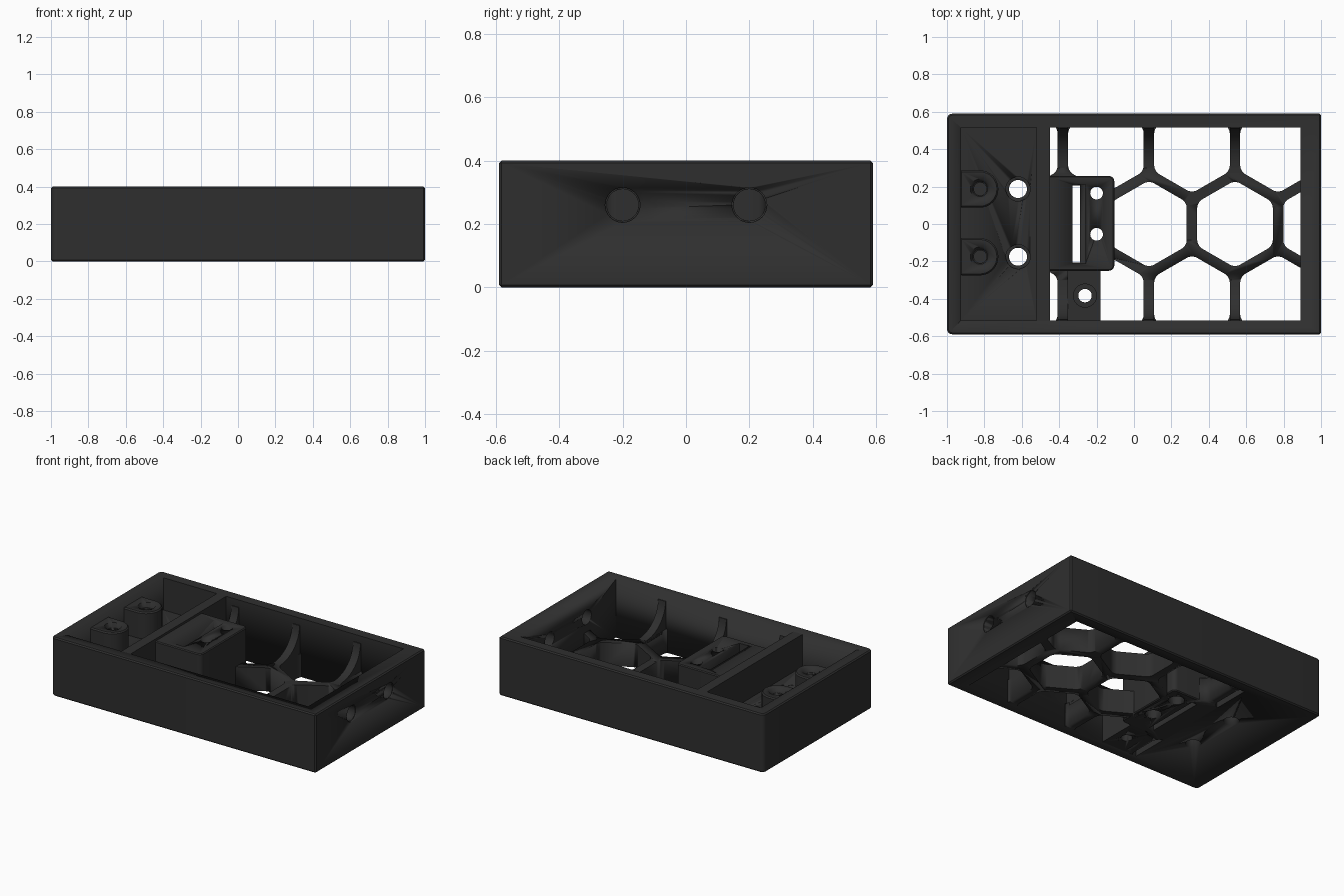
import bpy, bmesh, math
from mathutils import Matrix

if "Cube" in bpy.data.objects:
    bpy.data.objects.remove(bpy.data.objects["Cube"])

mat = bpy.data.materials.new("matte_black")
mat.diffuse_color = (0.028, 0.028, 0.028, 1)
mat.use_nodes = True
mat.node_tree.nodes["Principled BSDF"].inputs["Base Color"].default_value = mat.diffuse_color


def finish(name, bm):
    bmesh.ops.recalc_face_normals(bm, faces=bm.faces)
    me = bpy.data.meshes.new(name)
    bm.to_mesh(me)
    bm.free()
    me.materials.append(mat)
    ob = bpy.data.objects.new(name, me)
    bpy.context.collection.objects.link(ob)
    return ob


def prism(name, pts, z0, z1, round_r=0, pick=lambda v: True, edge=0):
    """Extrude an xy outline, rounding picked upright edges, then all sharp edges."""
    bm = bmesh.new()
    f = bm.faces.new([bm.verts.new((x, y, z0)) for x, y in pts])
    ext = bmesh.ops.extrude_face_region(bm, geom=[f])["geom"]
    for v in ext:
        if isinstance(v, bmesh.types.BMVert):
            v.co.z = z1
    if round_r:
        es = [e for e in bm.edges
              if abs(e.verts[0].co.z - e.verts[1].co.z) > 1e-5 and pick(e.verts[0].co)]
        bmesh.ops.bevel(bm, geom=es, offset=round_r, segments=5, profile=0.5, affect='EDGES')
    if edge:
        bmesh.ops.recalc_face_normals(bm, faces=bm.faces)
        es = [e for e in bm.edges if e.calc_face_angle(0) > 0.6]
        bmesh.ops.bevel(bm, geom=es, offset=edge, segments=1, affect='EDGES')
    return finish(name, bm)


def box(name, x0, x1, y0, y1, z0, z1, **kw):
    return prism(name, [(x0, y0), (x1, y0), (x1, y1), (x0, y1)], z0, z1, **kw)


def cylinder(name, x, y, z0, z1, r0, r1=None):
    bm = bmesh.new()
    bmesh.ops.create_cone(bm, cap_ends=True, segments=32, radius1=r0,
                          radius2=r0 if r1 is None else r1, depth=z1 - z0,
                          matrix=Matrix.Translation((x, y, (z0 + z1) / 2)))
    return finish(name, bm)


def cut(target, cutters):
    for c in cutters:
        c.hide_render = True
        c.hide_viewport = True
        m = target.modifiers.new("cut", 'BOOLEAN')
        m.operation, m.solver, m.object = 'DIFFERENCE', 'EXACT', c


IN_Y, FLOOR, POCKET = 0.515, 0.16, 0.18

# Outer frame with a shallow left pocket and an open right window
frame = box("frame", -1, 1, -0.59, 0.59, 0, 0.4, round_r=0.03,
            pick=lambda v: v.x < 0, edge=0.008)
cuts = [box("pocket_cutter", -0.925, -0.52, -IN_Y, IN_Y, POCKET, 0.5),
        box("window_cutter", -0.45, 0.89, -IN_Y, IN_Y, -0.1, 0.5)]
for y in (-0.175, 0.187):
    cuts.append(cylinder("screw_cutter", -0.62, y, -0.1, 0.3, 0.048))
    cuts.append(cylinder("countersink_cutter", -0.62, y, POCKET - 0.03, POCKET + 0.01, 0.065))
# Cable holes through the right wall
for y in (-0.2, 0.2):
    for x0, x1, r in ((0.8, 1.1, 0.05), (0.99, 1.1, 0.055)):
        c = cylinder("cable_hole_cutter", 0, 0, x0, x1, r)
        c.data.transform(Matrix.Translation((0, y, 0.26)) @ Matrix.Rotation(math.pi / 2, 4, 'Y'))
        cuts.append(c)
cut(frame, cuts)

# Honeycomb floor
PITCH = 0.46
R = PITCH / math.sqrt(3)
r_hole = (PITCH - 0.056) / math.sqrt(3)
floor = box("honeycomb_floor", -0.45, 0.89, -IN_Y, IN_Y, 0, FLOOR)
centres = [(0.08 + PITCH * i, 0) for i in range(3)]
centres += [(-0.61 + PITCH * i, s * 1.5 * R) for i in range(4) for s in (-1, 1)]
cells = []
for cx, cy in centres:
    pts = [(cx + r_hole * math.sin(k * math.pi / 3), cy + r_hole * math.cos(k * math.pi / 3))
           for k in range(6)]
    cells.append(prism("cell_cutter", pts, -0.1, 0.3, round_r=0.03))

# Switch block with a stepped slot and two screw holes
block = box("switch_block", -0.46, -0.105, -0.25, 0.257, 0, 0.385, round_r=0.03,
            pick=lambda v: v.x > -0.2, edge=0.006)
holes = [box("slot_cutter", -0.328, -0.29, -0.205, 0.207, -0.1, 0.5),
         box("slot_step_cutter", -0.33, -0.258, -0.21, 0.212, 0.25, 0.5)]
holes += [cylinder("switch_hole_cutter", -0.2, y, -0.1, 0.5, 0.034) for y in (-0.055, 0.165)]
holes += [cylinder("switch_recess_cutter", -0.2, y, -0.1, 0.08, 0.05) for y in (-0.055, 0.165)]
cut(block, holes)
cut(floor, cells + holes)

# Screw pad in the front left cell
pad = box("screw_pad", -0.355, -0.18, -IN_Y, -0.24, 0, 0.19)
cut(pad, [cylinder("pad_hole_cutter", -0.262, -0.383, -0.1, 0.3, 0.036),
          cylinder("pad_recess_cutter", -0.262, -0.383, 0.16, 0.3, 0.062)])

# Rounded screw bosses in the pocket
for y in (-0.175, 0.187):
    a = [-math.pi / 2 + math.pi * k / 16 for k in range(17)]
    pts = [(-0.93, y - 0.1)] + [(-0.825 + 0.1 * math.cos(t), y + 0.1 * math.sin(t)) for t in a]
    boss = prism("screw_boss", pts + [(-0.93, y + 0.1)], POCKET - 0.01, 0.36, edge=0.008)
    cut(boss, [cylinder("boss_hole_cutter", -0.822, y, 0.2, 0.5, 0.034),
               cylinder("boss_sink_cutter", -0.822, y, 0.33, 0.38, 0.04, 0.062)])

# Curved ribs rising from the honeycomb to the long walls
for x in (-0.38, 0.08, 0.54):
    for s in (-1, 1):
        prof = [(s * IN_Y, FLOOR - 0.02), (s * 0.3, FLOOR - 0.02)]
        for k in range(11):
            t = k / 10 * math.pi / 2
            prof.append((s * (0.3 + 0.21 * math.sin(t)), FLOOR + 0.19 * (1 - math.cos(t))))
        prof.append((s * IN_Y, FLOOR + 0.19))
        rib = prism("wall_rib", prof, x - 0.028, x + 0.028)
        # profile axes (y, z, x) to world axes
        rib.data.transform(Matrix(((0, 0, 1, 0), (1, 0, 0, 0), (0, 1, 0, 0), (0, 0, 0, 1))))

# Smooth round surfaces, keep edges sharp
for ob in bpy.context.scene.objects:
    ob.data.shade_smooth()
    ob.data.set_sharp_from_angle(angle=math.radians(30))
